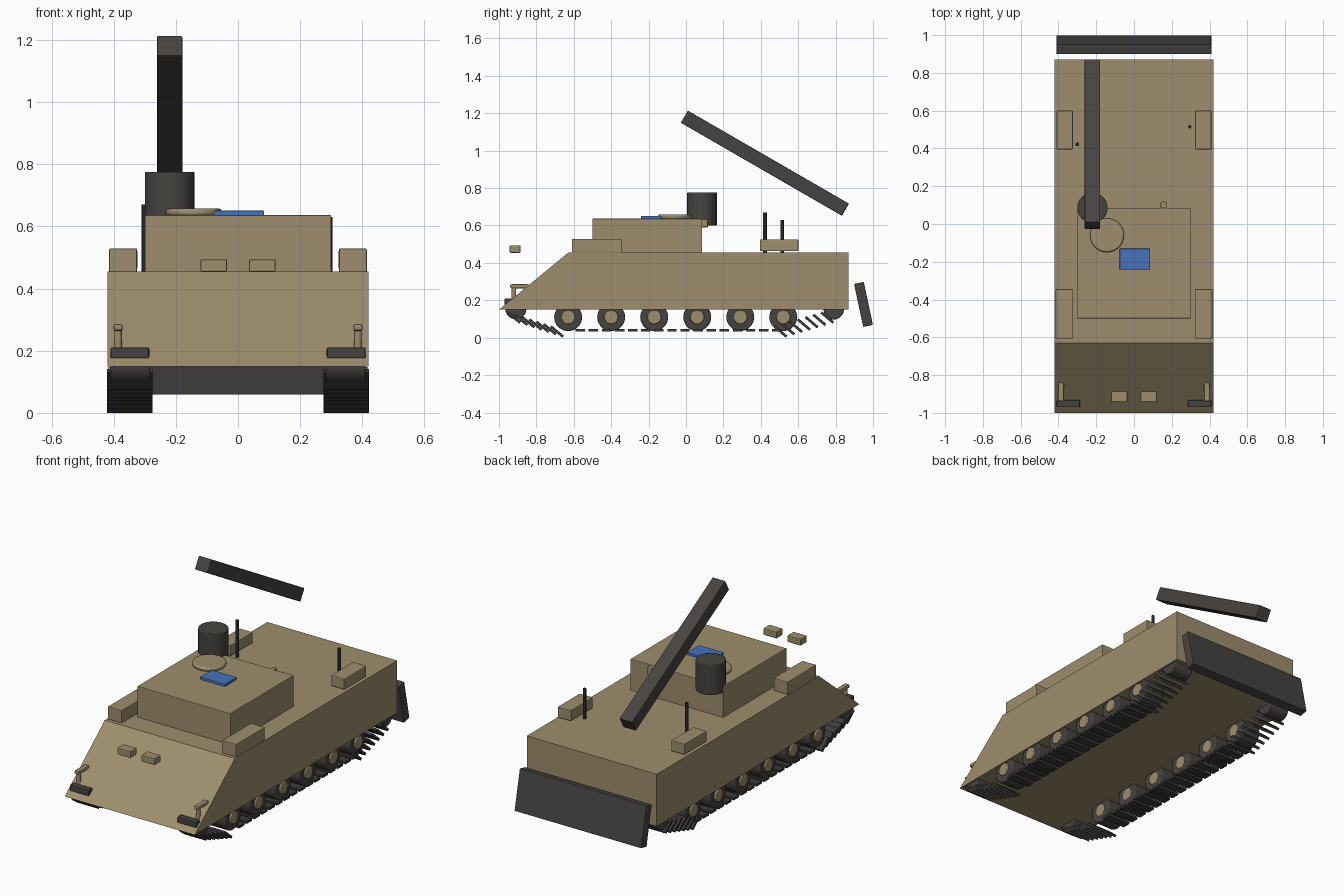
import bpy, bmesh
from math import radians, pi
from mathutils import Matrix

cube = bpy.data.objects.get("Cube")
if cube:
    bpy.data.objects.remove(cube, do_unlink=True)


def material(name, rgb):
    m = bpy.data.materials.new(name)
    m.use_nodes = True
    col = (*rgb, 1)
    m.diffuse_color = col
    m.node_tree.nodes["Principled BSDF"].inputs["Base Color"].default_value = col
    return m


TAN = material("desert tan", (0.34, 0.27, 0.155))
DARK = material("dark gunmetal", (0.062, 0.057, 0.052))
TRACK = material("track grey", (0.045, 0.043, 0.04))
BLACK = material("antenna black", (0.02, 0.02, 0.02))
BLUE = material("optic blue", (0.06, 0.17, 0.5))


def finish(name, bm, mat, bevel=0.0, smooth=False):
    bmesh.ops.recalc_face_normals(bm, faces=bm.faces)
    me = bpy.data.meshes.new(name)
    bm.to_mesh(me)
    bm.free()
    me.materials.append(mat)
    ob = bpy.data.objects.new(name, me)
    bpy.context.collection.objects.link(ob)
    if bevel:
        mod = ob.modifiers.new("edge_bevel", "BEVEL")
        mod.width = bevel
        mod.segments = 2
    if smooth:
        bpy.ops.object.select_all(action="DESELECT")
        ob.select_set(True)
        bpy.context.view_layer.objects.active = ob
        bpy.ops.object.shade_smooth_by_angle(angle=radians(35))
    return ob


def box(name, centre, size, mat, tilt=0, bevel=0.0):
    bm = bmesh.new()
    bmesh.ops.create_cube(bm, size=1)
    bm.transform(Matrix.Diagonal((*size, 1)))
    bm.transform(Matrix.Translation(centre) @ Matrix.Rotation(radians(tilt), 4, "X"))
    return finish(name, bm, mat, bevel)


def cylinder(name, centre, radius, depth, mat, axis="Z", sides=24, bevel=0.0, top=None):
    bm = bmesh.new()
    bmesh.ops.create_cone(bm, cap_ends=True, segments=sides, radius1=radius,
                          radius2=radius if top is None else top, depth=depth)
    rot = {"Z": Matrix(), "X": Matrix.Rotation(pi / 2, 4, "Y"),
           "Y": Matrix.Rotation(pi / 2, 4, "X")}[axis]
    bm.transform(Matrix.Translation(centre) @ rot)
    return finish(name, bm, mat, bevel, True)


# Hull with sloped nose, extruded from its side profile
bm = bmesh.new()
profile = [(-1, 0.15), (-0.63, 0.455), (0.87, 0.455), (0.87, 0.15)]
side = bm.faces.new([bm.verts.new((-0.42, y, z)) for y, z in profile])
ext = bmesh.ops.extrude_face_region(bm, geom=[side])
bmesh.ops.translate(bm, vec=(0.84, 0, 0),
                    verts=[v for v in ext["geom"] if isinstance(v, bmesh.types.BMVert)])
finish("hull", bm, TAN)

# Superstructure and roof fittings
box("turret", (0, -0.207, 0.544), (0.6, 0.585, 0.185), TAN, bevel=0.003)
cylinder("roof_hatch", (-0.143, -0.06, 0.646), 0.09, 0.024, TAN, sides=32, bevel=0.008)
box("optic_panel", (0.004, -0.186, 0.643), (0.16, 0.11, 0.016), BLUE, bevel=0.002)
box("turret_latch", (0.157, 0.1, 0.612), (0.032, 0.036, 0.045), TAN, bevel=0.006)
cylinder("launcher_drum", (-0.22, 0.086, 0.688), 0.08, 0.175, DARK, sides=32, bevel=0.004)
box("launcher_beam", (-0.22, 0.422, 0.933), (0.082, 0.995, 0.075), DARK, tilt=-30, bevel=0.004)
box("rear_ramp", (0, 0.949, 0.178), (0.82, 0.053, 0.235), DARK, tilt=12, bevel=0.004)

# Whip antennas
cylinder("right_antenna", (-0.3, 0.422, 0.56), 0.01, 0.22, BLACK, sides=12)
cylinder("left_antenna", (0.295, 0.515, 0.54), 0.009, 0.18, BLACK, sides=12)

for s, label in ((1, "left"), (-1, "right")):
    # Stowage, front blocks, tow pads and lamps
    box(label + "_front_stowage", (s * 0.37, -0.477, 0.491), (0.09, 0.265, 0.076), TAN, bevel=0.004)
    box(label + "_rear_stowage", (s * 0.367, 0.498, 0.494), (0.086, 0.205, 0.062), TAN, bevel=0.004)
    box(label + "_front_block", (s * 0.078, -0.914, 0.474), (0.086, 0.058, 0.04), TAN, bevel=0.005)
    box(label + "_tow_pad", (s * 0.348, -0.952, 0.193), (0.124, 0.036, 0.036), DARK, bevel=0.005)
    cylinder(label + "_lamp_stem", (s * 0.386, -0.92, 0.23), 0.012, 0.08, TAN, sides=12)
    box(label + "_lamp_head", (s * 0.386, -0.89, 0.275), (0.03, 0.1, 0.022), TAN, bevel=0.007)

    # Road wheels with hubs
    for i in range(6):
        y = -0.63 + i * 0.23
        cylinder(f"{label}_road_wheel_{i + 1}", (s * 0.347, y, 0.11), 0.075, 0.126,
                 DARK, "X", 20, 0.006)
        cylinder(f"{label}_wheel_hub_{i + 1}", (s * 0.351, y, 0.11), 0.038, 0.136,
                 TAN, "X", 12, 0.004)
    cylinder(label + "_drive_sprocket", (s * 0.347, -0.91, 0.155), 0.057, 0.126, DARK, "X", 20, 0.005)
    cylinder(label + "_rear_idler", (s * 0.347, 0.79, 0.152), 0.055, 0.126, DARK, "X", 20, 0.005)

    # Track pads: flat ground run, canted pads at both ends
    for i in range(16):
        box(f"{label}_ground_pad_{i + 1}", (s * 0.348, -0.565 + i * 0.07, 0.039),
            (0.146, 0.05, 0.014), TRACK)
    for i in range(7):
        t = i / 6
        z = 0.033 + 0.075 * t
        box(f"{label}_front_pad_{i + 1}", (s * 0.348, -0.69 - 0.23 * t, z),
            (0.146, 0.085, 0.014), TRACK, tilt=-40)
        box(f"{label}_rear_pad_{i + 1}", (s * 0.348, 0.505 + 0.25 * t, z),
            (0.146, 0.085, 0.014), TRACK, tilt=-40)
